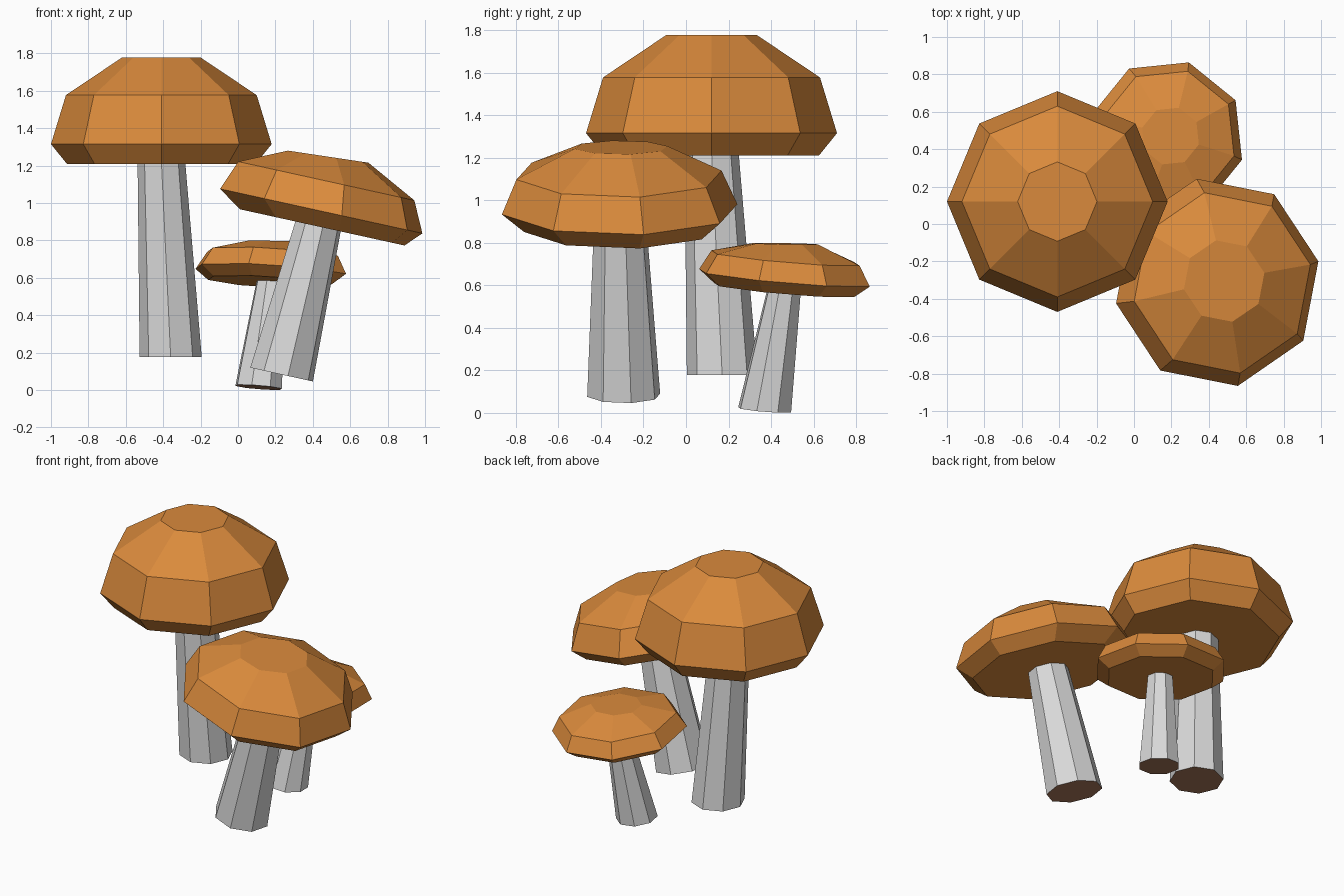
import bpy, bmesh, math
from mathutils import Vector

if "Cube" in bpy.data.objects:
    bpy.data.objects.remove(bpy.data.objects["Cube"])

SIDES = 8


def material(name, colour):
    m = bpy.data.materials.new(name)
    m.diffuse_color = (*colour, 1)
    m.use_nodes = True
    m.node_tree.nodes["Principled BSDF"].inputs["Base Color"].default_value = m.diffuse_color
    return m


orange = material("orange_cap", (0.70, 0.255, 0.045))
grey = material("pale_stem", (0.70, 0.70, 0.70))
brown = material("brown_stem_base", (0.38, 0.18, 0.10))


def loft(name, rings, phase, materials):
    """Stack octagons (centre, radius, slope) into a closed flat-faced solid."""
    bm = bmesh.new()
    loops = []
    for centre, radius, slope in rings:
        normal = Vector((slope[0], slope[1], 1))
        turn = Vector((0, 0, 1)).rotation_difference(normal)
        loop = []
        for i in range(SIDES):
            a = math.radians(phase) + i * math.tau / SIDES
            p = Vector((radius * math.cos(a), radius * math.sin(a), 0))
            loop.append(bm.verts.new(Vector(centre) + turn @ p))
        loops.append(loop)
    for lo, hi in zip(loops, loops[1:]):
        for i in range(SIDES):
            j = (i + 1) % SIDES
            bm.faces.new((lo[i], lo[j], hi[j], hi[i]))
    base = bm.faces.new(loops[0][::-1])
    bm.faces.new(loops[-1])
    base.material_index = len(materials) - 1  # stems get a cut base colour
    bmesh.ops.recalc_face_normals(bm, faces=bm.faces)
    mesh = bpy.data.meshes.new(name)
    bm.to_mesh(mesh)
    bm.free()
    for m in materials:
        mesh.materials.append(m)
    ob = bpy.data.objects.new(name, mesh)
    bpy.context.collection.objects.link(ob)


flat = (0, 0)

# Large upright mushroom
loft("large_cap", [((-0.41, 0.12, 1.21), 0.505, flat),
                   ((-0.41, 0.12, 1.315), 0.59, flat),
                   ((-0.41, 0.12, 1.577), 0.51, flat),
                   ((-0.41, 0.12, 1.777), 0.212, flat)], 0, [orange])
loft("large_stem", [((-0.36, 0.17, 0.178), 0.166, flat),
                    ((-0.41, 0.12, 1.23), 0.127, flat)], 0, [grey, brown])

# Medium mushroom leaning to the right
lean = (0.22, 0)
loft("medium_cap", [((0.45, -0.31, 0.87), 0.46, lean),
                    ((0.445, -0.312, 0.957), 0.565, lean),
                    ((0.472, -0.315, 1.118), 0.492, lean),
                    ((0.482, -0.305, 1.248), 0.222, (0.15, 0))], 11.5, [orange])
loft("medium_stem", [((0.233, -0.293, 0.083), 0.175, lean),
                     ((0.434, -0.31, 0.90), 0.125, lean)], 11.5, [grey, brown])

# Small mushroom at the back
tip = (0.058, 0.087)
loft("small_cap", [((0.172, 0.46, 0.578), 0.345, tip),
                   ((0.175, 0.463, 0.635), 0.42, tip),
                   ((0.185, 0.468, 0.728), 0.365, tip),
                   ((0.195, 0.47, 0.795), 0.158, (0.02, 0.02))], 28.5, [orange])
loft("small_stem", [((0.11, 0.37, 0.015), 0.13, (0.08, 0.08)),
                    ((0.18, 0.465, 0.60), 0.08, tip)], 28.5, [grey, brown])
